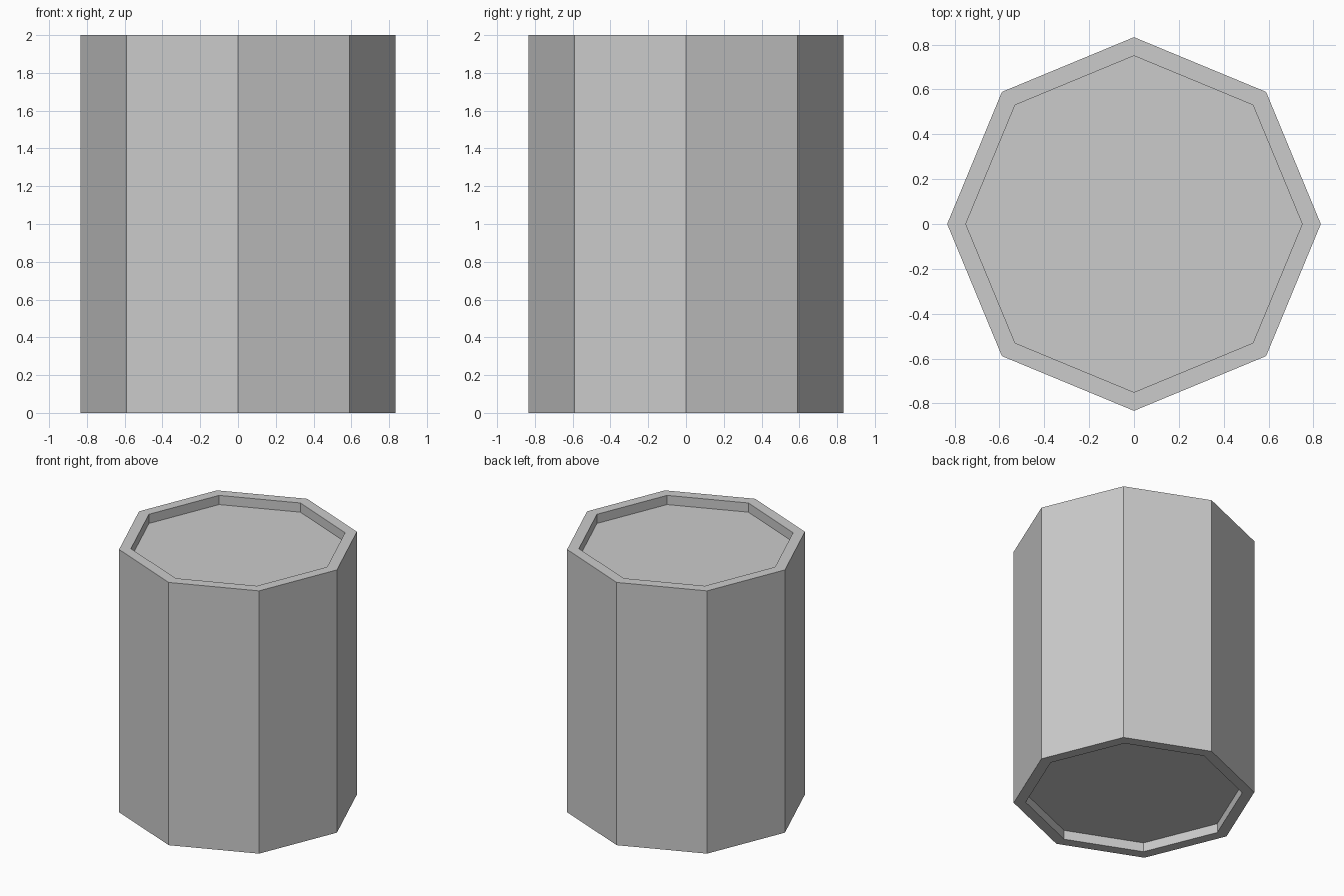
import bpy, bmesh
from math import cos, sin, pi

if "Cube" in bpy.data.objects:
    bpy.data.objects.remove(bpy.data.objects["Cube"])

SIDES = 8
OUTER, INNER = 0.833, 0.75
HEIGHT, RECESS = 2.0, 0.07

bm = bmesh.new()


def ring(radius, z):
    return [bm.verts.new((radius * cos(2 * pi * i / SIDES),
                          radius * sin(2 * pi * i / SIDES), z))
            for i in range(SIDES)]


# Octagonal barrel body: outer wall, raised rims and recessed end panels
profile = [(INNER, RECESS), (INNER, 0), (OUTER, 0),
           (OUTER, HEIGHT), (INNER, HEIGHT), (INNER, HEIGHT - RECESS)]
rings = [ring(r, z) for r, z in profile]
for a, b in zip(rings, rings[1:]):
    for i in range(SIDES):
        j = (i + 1) % SIDES
        bm.faces.new((a[i], a[j], b[j], b[i]))

# Recessed bottom and top panels
bm.faces.new(rings[0][::-1])
bm.faces.new(rings[-1])
bmesh.ops.recalc_face_normals(bm, faces=bm.faces)

mesh = bpy.data.meshes.new("octagonal_barrel")
bm.to_mesh(mesh)
bm.free()
barrel = bpy.data.objects.new("octagonal_barrel", mesh)
bpy.context.collection.objects.link(barrel)
